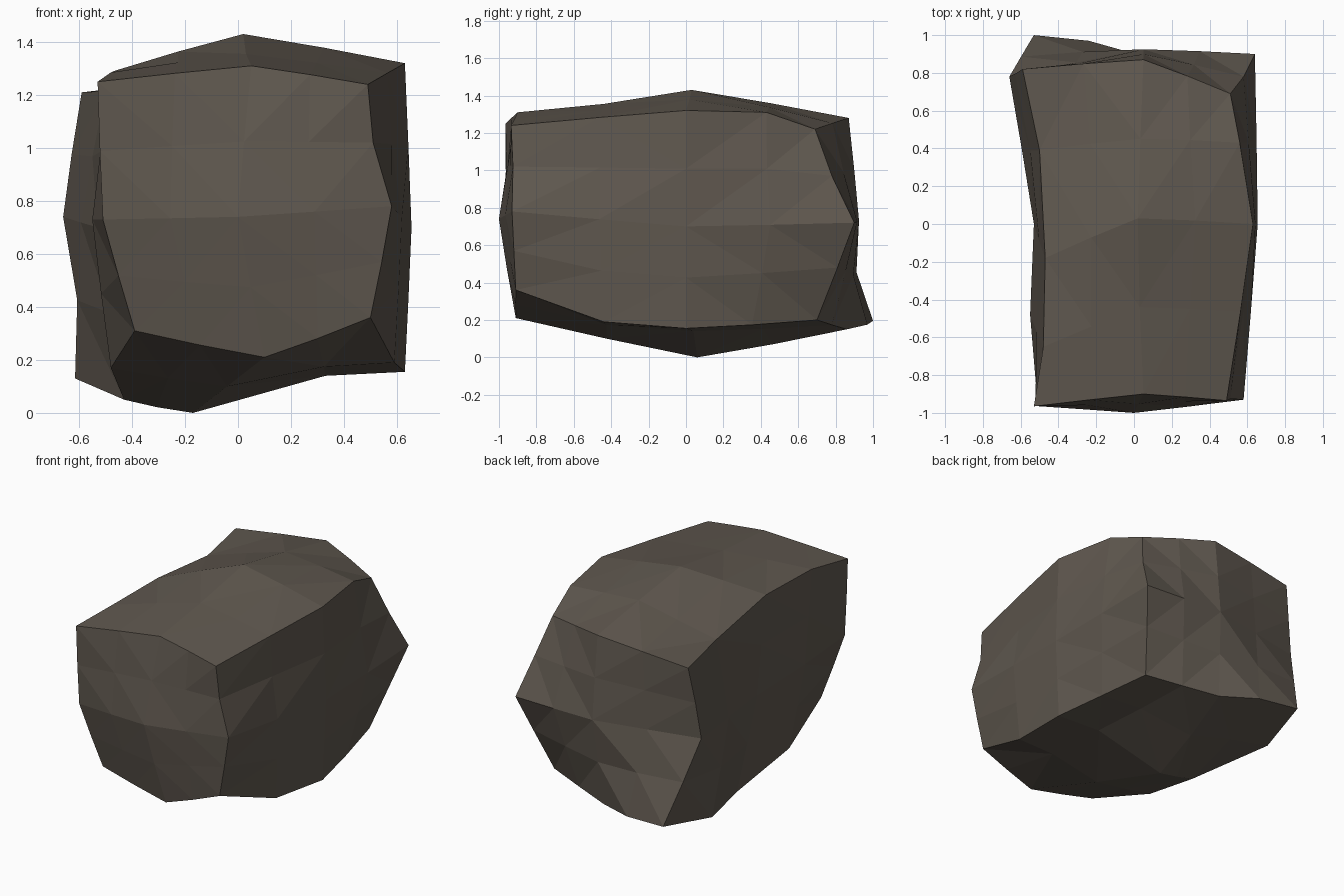
import bpy, bmesh
from mathutils import Vector

if "Cube" in bpy.data.objects:
    bpy.data.objects.remove(bpy.data.objects["Cube"])

# Control cage of the boulder: corners, edge middles and face centres,
# one row per (height, depth), each row running left / middle / right
CAGE = [
    # bottom layer: front, middle, back
    [[(-.39, -.88, .31), (.10, -.91, .21), (.50, -.91, .36)],
     [(-.43, .07, .05), (-.17, .06, 0), (.63, 0, .155)],
     [(-.53, 1, .195), (.01, .86, .15), (.49, .70, .20)]],
    # middle layer
    [[(-.51, -.96, .73), (0, -1, .74), (.58, -.93, .78)],
     [(-.53, 0, .70), (0, 0, .70), (.655, 0, .70)],
     [(-.66, .78, .74), (.05, .925, .73), (.64, .90, .72)]],
    # top layer
    [[(-.53, -.965, 1.25), (.05, -.90, 1.31), (.49, -.935, 1.24)],
     [(-.47, -.18, 1.29), (.02, .03, 1.43), (.63, 0, 1.32)],
     [(-.59, .82, 1.21), (.05, .87, 1.28), (.51, .69, 1.22)]],
]
# Chips and dents: grid position -> new location
DENTS = {
    (0, 3, 0): (-.615, .60, .13), (0, 1, 0): (-.48, -.41, .17),
    (4, 0, 3): (.51, -.925, 1.02), (4, 4, 3): (.58, .78, .97),
    (4, 4, 1): (.57, .81, .48), (3, 2, 0): (.33, .04, .14),
    (4, 1, 0): (.59, -.44, .19), (2, 1, 4): (.03, -.44, 1.355),
    (1, 4, 0): (-.24, .97, .175), (0, 1, 2): (-.55, -.48, .73),
    (4, 3, 4): (.56, .43, 1.31), (0, 3, 4): (-.50, .39, 1.215),
    (0, 1, 4): (-.48, -.65, 1.285),
}
N = 4
CURVE = 0.12  # how much the cage is rounded rather than straight


def weights(i):
    t = i / N
    straight = (max(0, 1 - 2 * t), 1 - abs(2 * t - 1), max(0, 2 * t - 1))
    rounded = ((1 - t) * (1 - 2 * t), 4 * t * (1 - t), t * (2 * t - 1))
    return [s + (r - s) * CURVE for s, r in zip(straight, rounded)]


def cage_point(i, j, k):
    p = Vector()
    for c, wz in enumerate(weights(k)):
        for b, wy in enumerate(weights(j)):
            for a, wx in enumerate(weights(i)):
                p += Vector(CAGE[c][b][a]) * (wx * wy * wz)
    return p


# Surface points of a 4 x 4 x 4 block bent to the cage
R = range(N + 1)
points = {(i, j, k): cage_point(i, j, k) for i in R for j in R for k in R
          if {i, j, k} & {0, N}}

# Push the dents in, dragging the free neighbours half way
for key, target in DENTS.items():
    shift = Vector(target) - cage_point(*key)
    for other in points:
        dist = sum(abs(a - b) for a, b in zip(key, other))
        if dist == 0:
            points[other] = Vector(target)
        elif dist == 1 and other not in DENTS and any(c % 2 for c in other):
            points[other] += shift * 0.5

bm = bmesh.new()
verts = {key: bm.verts.new(p) for key, p in points.items()}


def grid_key(axis, side, u, v):
    key = [u, v]
    key.insert(axis, side)
    return tuple(key)


# Six gridded sides
for axis in range(3):
    for side in (0, N):
        for u in range(N):
            for v in range(N):
                bm.faces.new([verts[grid_key(axis, side, u + a, v + b)]
                              for a, b in ((0, 0), (1, 0), (1, 1), (0, 1))])
bmesh.ops.recalc_face_normals(bm, faces=bm.faces)
bmesh.ops.triangulate(bm, faces=bm.faces[:])

mesh = bpy.data.meshes.new("boulder")
bm.to_mesh(mesh)
bm.free()
stone = bpy.data.materials.new("brown grey stone")
stone.diffuse_color = (0.115, 0.097, 0.078, 1)
stone.use_nodes = True
stone.node_tree.nodes["Principled BSDF"].inputs["Base Color"].default_value = stone.diffuse_color
mesh.materials.append(stone)
boulder = bpy.data.objects.new("boulder", mesh)
bpy.context.collection.objects.link(boulder)
